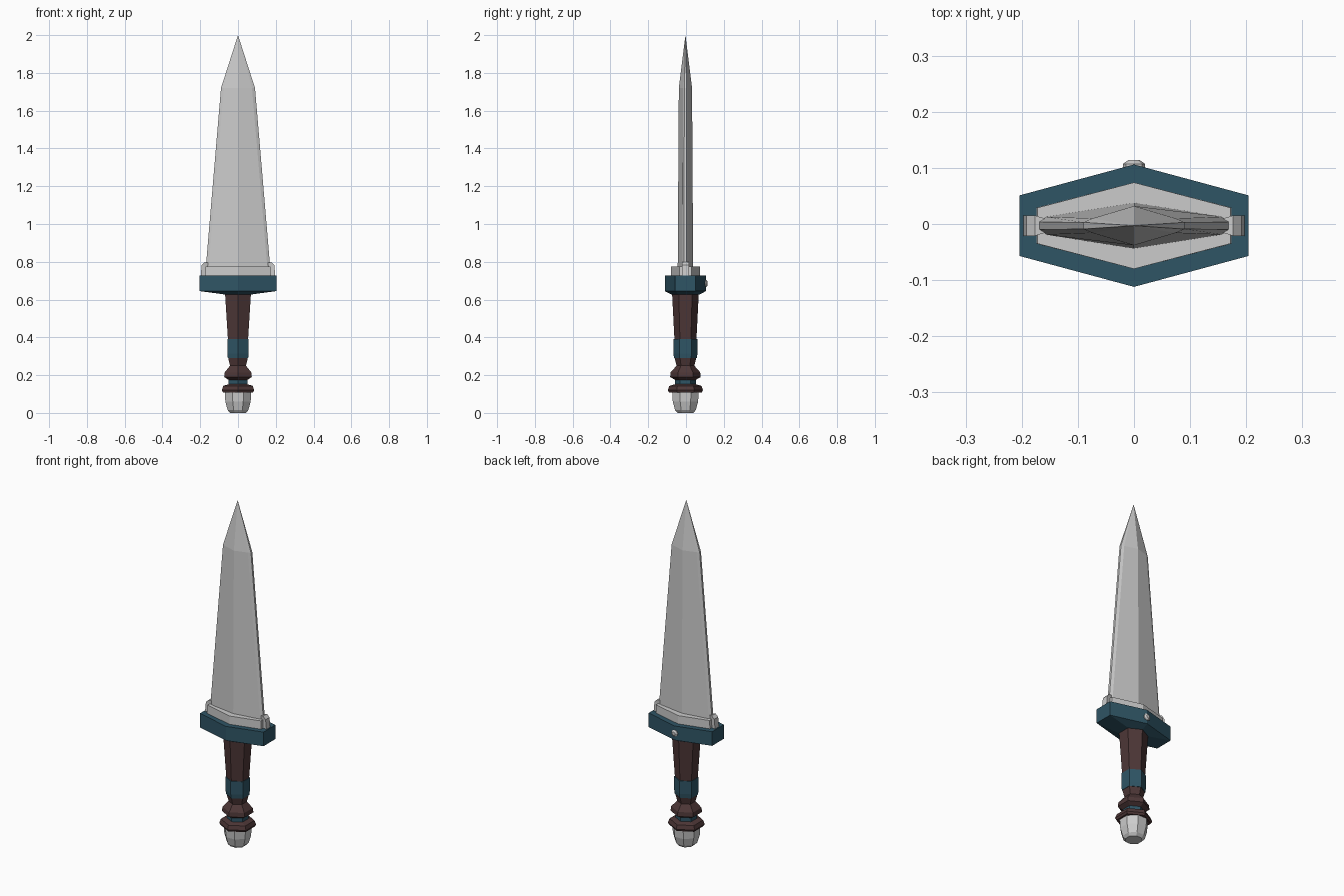
import bpy, bmesh
from math import sin, cos, pi

if "Cube" in bpy.data.objects:
    bpy.data.objects.remove(bpy.data.objects["Cube"])

CY = -0.003  # the rear stud shifts the main body slightly forward


def material(name, rgb):
    m = bpy.data.materials.new(name)
    m.diffuse_color = (*rgb, 1)
    m.use_nodes = True
    m.node_tree.nodes["Principled BSDF"].inputs["Base Color"].default_value = m.diffuse_color
    return m


brown = material("brown_wood", (0.075, 0.038, 0.038))
teal = material("teal_metal", (0.028, 0.09, 0.13))


def loft(name, rings, mat=None):
    """Skin a stack of equal-length point rings and cap both ends."""
    bm = bmesh.new()
    loops = [[bm.verts.new(p) for p in r] for r in rings]
    n = len(loops[0])
    for a, b in zip(loops, loops[1:]):
        for i in range(n):
            j = (i + 1) % n
            bm.faces.new((a[i], a[j], b[j], b[i]))
    bm.faces.new(loops[0][::-1])
    bm.faces.new(loops[-1])
    bmesh.ops.remove_doubles(bm, verts=bm.verts, dist=1e-5)
    bmesh.ops.recalc_face_normals(bm, faces=bm.faces)
    me = bpy.data.meshes.new(name)
    bm.to_mesh(me)
    bm.free()
    ob = bpy.data.objects.new(name, me)
    bpy.context.collection.objects.link(ob)
    if mat:
        me.materials.append(mat)
    return ob


def hexagon(rx, ry, z, end=None):
    """Hexagon with points at front and back; end = half depth of the side flats."""
    e = ry / 2 if end is None else end
    pts = [(0, -ry), (rx, -e), (rx, e), (0, ry), (-rx, e), (-rx, -e)]
    return [(x, y + CY, z) for x, y in pts]


def octagon(r, z):
    k = r / cos(pi / 8)
    return [(k * cos(pi / 8 + i * pi / 4), k * sin(pi / 8 + i * pi / 4) + CY, z)
            for i in range(8)]


def blade_ring(w, inner, ridge, shoulder, edge, z):
    """Ridged blade section with bevelled, narrow flat edges."""
    q = [(w, -edge), (w, edge), (inner, shoulder), (0, ridge), (-inner, shoulder)]
    q += [(-w, edge), (-w, -edge), (-inner, -shoulder), (0, -ridge), (inner, -shoulder)]
    return [(x, y + CY, z) for x, y in q]


# Blade
loft("blade", [blade_ring(0.173, 0.158, 0.041, 0.016, 0.007, 0.74),
               blade_ring(0.09, 0.074, 0.035, 0.013, 0.006, 1.72),
               blade_ring(0.0, 0.0, 0.0, 0.0, 0.0, 2.0)])

# Collar and its two small end lugs
loft("blade_collar", [hexagon(0.174, 0.077, 0.72, 0.032),
                      hexagon(0.172, 0.077, 0.775, 0.032)])
for side, s in (("left", -1), ("right", 1)):
    def lug(x0, x1, z0, z1):
        return [(s * x0, CY - 0.010, z0), (s * x1, CY - 0.018, z1),
                (s * x1, CY + 0.018, z1), (s * x0, CY + 0.010, z0)]
    loft(side + "_lug", [lug(0.15, 0.198, 0.72, 0.72), lug(0.15, 0.192, 0.775, 0.782),
                         lug(0.15, 0.176, 0.795, 0.798)])

# Guard with shallow tapered underside
loft("guard", [hexagon(0.07, 0.075, 0.627), hexagon(0.204, 0.109, 0.645, 0.054),
               hexagon(0.204, 0.109, 0.727, 0.054)], teal)

# Stud on the back of the guard
loft("guard_stud", [[(r * cos(i * pi / 4), y, 0.685 + r * sin(i * pi / 4)) for i in range(8)]
                    for r, y in ((0.02, 0.09), (0.02, 0.107), (0.01, 0.114))])

# Handle sections: (half width, half depth, height)
sections = [
    ("grip", brown, [(0.053, 0.058, 0.385), (0.069, 0.071, 0.64)]),
    ("grip_band", teal, [(0.054, 0.06, 0.29), (0.056, 0.064, 0.315), (0.056, 0.064, 0.39)]),
    ("lower_grip", brown, [(0.05, 0.055, 0.175), (0.073, 0.081, 0.19), (0.07, 0.078, 0.215),
                           (0.042, 0.047, 0.25), (0.053, 0.058, 0.295)]),
    ("neck_ring", teal, [(0.05, 0.055, 0.14), (0.05, 0.055, 0.182)]),
    ("pommel_flange", brown, [(0.08, 0.087, 0.108), (0.086, 0.093, 0.12),
                              (0.078, 0.085, 0.143), (0.05, 0.055, 0.152)]),
]
for name, mat, prof in sections:
    loft(name, [hexagon(*p) for p in prof], mat)

# Pommel cap
loft("pommel", [octagon(r, z) for r, z in
                ((0.042, 0.0), (0.055, 0.015), (0.067, 0.06), (0.07, 0.11))])
